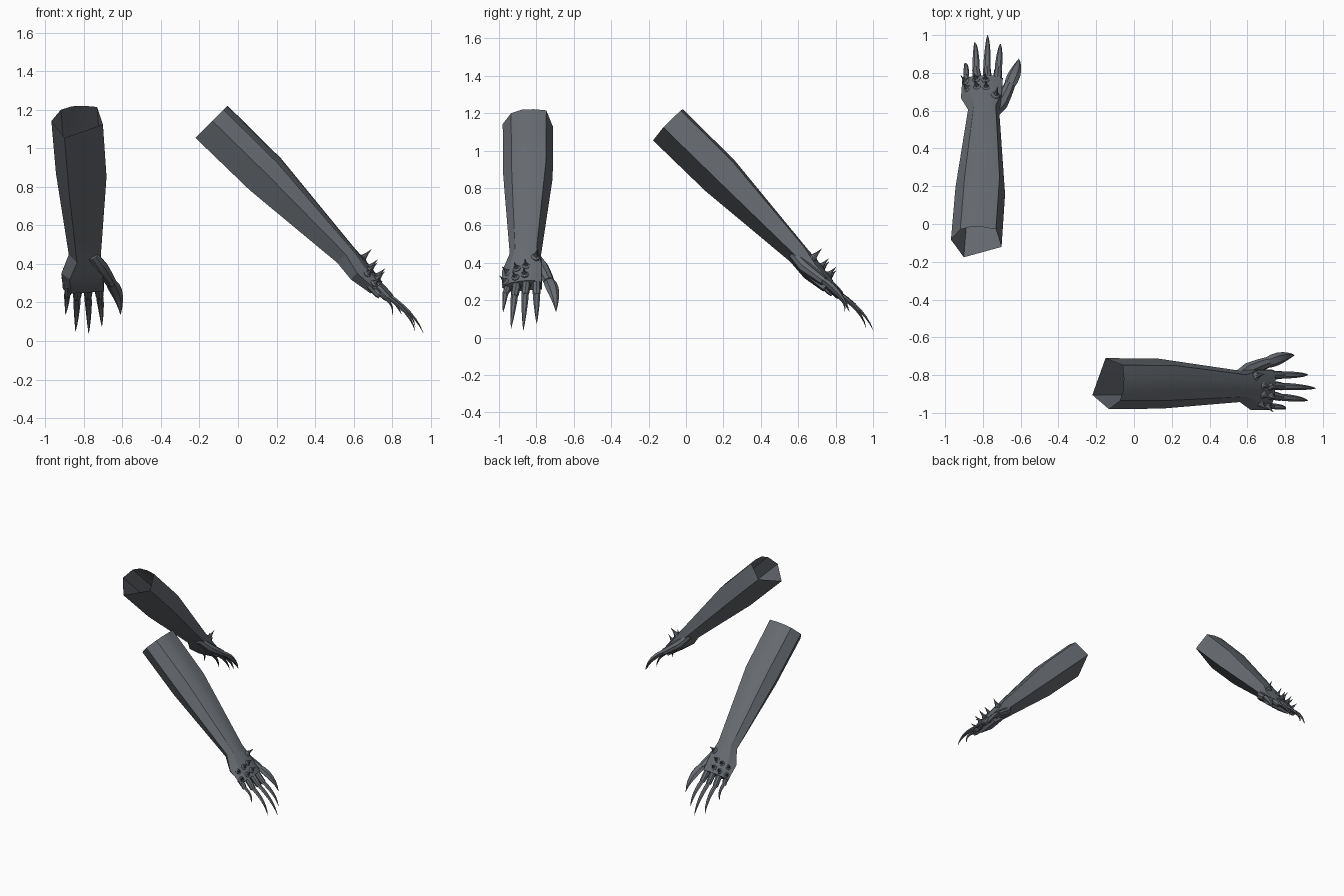
import bpy, bmesh, math
from mathutils import Vector, Matrix

if "Cube" in bpy.data.objects:
    bpy.data.objects.remove(bpy.data.objects["Cube"])


def material(name, rgb):
    m = bpy.data.materials.new(name)
    m.use_nodes = True
    m.diffuse_color = (*rgb, 1)
    m.node_tree.nodes["Principled BSDF"].inputs["Base Color"].default_value = (*rgb, 1)
    return m


LEATHER = material("slate leather", (0.135, 0.148, 0.165))

# Local frame: u runs down the arm, v points to the thumb, w out of the back of the hand
C = math.sqrt(0.5)


def frame(u, v, w, origin):
    m = Matrix((u, v, w)).transposed().to_4x4()
    m.translation = origin
    return m


T = math.radians(4.4)
S, K = math.sin(T), math.cos(T)
ARMS = {
    "left": frame((C, 0, -C), (0, 1, 0), (C, 0, C), (-0.14, -0.85, 1.135)),
    "right": frame((C * S, C * K, -C), (K, -S, 0), (C * S, C * K, C), (-0.84, -0.10, 1.135)),
}


def loft(bm, rings, cap_start=True, cap_end=True):
    """Bridge rings of points into a skin with optional end caps."""
    rows = [[bm.verts.new(p) for p in ring] for ring in rings]
    n = len(rows[0])
    for a, b in zip(rows, rows[1:]):
        for i in range(n):
            j = (i + 1) % n
            bm.faces.new((a[i], a[j], b[j], b[i]))
    if cap_start:
        bm.faces.new(rows[0][::-1])
    if cap_end:
        bm.faces.new(rows[-1])


def tube(bm, path, radii, sides=8, flat=1.0):
    """Loft circles along a path; flat squashes them across the hand's thickness."""
    path = [Vector(p) for p in path]
    rings = []
    for i, (p, r) in enumerate(zip(path, radii)):
        t = (path[min(i + 1, len(path) - 1)] - path[max(i - 1, 0)]).normalized()
        side = Vector((0, 0, 1)).cross(t).normalized()
        up = t.cross(side)
        angles = [2 * math.pi * k / sides for k in range(sides)]
        rings.append([p + side * r * math.cos(a) + up * r * flat * math.sin(a) for a in angles])
    loft(bm, rings)


def bend(a, c, b, n):
    """Points on a quadratic curve."""
    a, c, b = Vector(a), Vector(c), Vector(b)
    return [a * (1 - t) ** 2 + c * 2 * t * (1 - t) + b * t * t for t in (i / n for i in range(n + 1))]


def finish(bm, name, side, angle=25):
    bmesh.ops.recalc_face_normals(bm, faces=bm.faces)
    bm.transform(ARMS[side])
    if ARMS[side].determinant() < 0:
        bmesh.ops.reverse_faces(bm, faces=bm.faces)
    me = bpy.data.meshes.new(name)
    bm.to_mesh(me)
    bm.free()
    me.materials.append(LEATHER)
    ob = bpy.data.objects.new(f"{side}_{name}", me)
    bpy.context.collection.objects.link(ob)
    bpy.ops.object.select_all(action="DESELECT")
    ob.select_set(True)
    bpy.context.view_layer.objects.active = ob
    bpy.ops.object.shade_smooth_by_angle(angle=math.radians(angle))


# Cross-sections (v, w), listed from the thumb side over the back and under the palm
CUFF = [(.14, -.015), (.103, .113), (.035, .122), (-.03, .118), (-.085, .092), (-.13, .01), (-.055, -.114)]
HAND = [(.08, -.035), (.078, .035), (.03, .052), (-.03, .046), (-.09, .028), (-.135, -.015), (-.09, -.055)]


def section(profile, u, sv, sw, dv=0, dw=0):
    return [Vector((u, v * sv + dv, w * sw + dw)) for v, w in profile]


# Fingers: knuckle (v, w), claw tip (u, v, w)
FINGERS = {
    "index": ((.05, .015), (1.50, .052, 0)),
    "middle": ((-.005, .016), (1.555, -.02, .005)),
    "ring": ((-.058, .004), (1.517, -.085, -.018)),
    "little": ((-.108, -.018), (1.372, -.128, -.042)),
}

# Studs: base (u, v, w), sideways tilt
STUDS = [
    ((1.055, .045, .052), .15),
    ((1.115, -.005, .046), -.1), ((1.125, -.052, .036), -.3), ((1.13, -.1, .012), -.6),
    ((1.175, -.012, .042), -.1), ((1.185, -.06, .03), -.3), ((1.19, -.112, .002), -.6),
]

for side in ARMS:
    # Open-ended sleeve running into the hand
    bm = bmesh.new()
    loft(bm, [
        section(CUFF, 0, 1, 1),
        section(CUFF, .39, .98, .98, 0, .005),
        section(CUFF, .98, .62, .5, -.012, .005),
        section(HAND, 1.09, 1, 1.15),
        section(HAND, 1.215, 1, .8, 0, .002),
    ], cap_start=False)
    finish(bm, "sleeve_and_palm", side)

    for name, ((v, w), tip) in FINGERS.items():
        # Finger sheath with a raised collar
        r = .017 if name == "little" else .021
        end = 1.26 if name == "little" else 1.30
        v2 = v + (tip[1] - v) * .3
        bm = bmesh.new()
        tube(bm, [(1.18, v, w), (1.235, v, w), (end - .012, v2, w), (end, v2, w)],
             [r * 1.1, r * 1.1, r, r * .8])
        finish(bm, name + "_finger", side)

        # Curved claw
        bm = bmesh.new()
        path = bend((end - .02, v2, w), ((end + tip[0]) / 2 + .02, (v2 + tip[1]) / 2, w + .035), tip, 6)
        tube(bm, path, [r * f for f in (.85, .9, .8, .66, .5, .3, .04)], 6, .6)
        finish(bm, name + "_claw", side)

    # Thumb and its claw
    bm = bmesh.new()
    tube(bm, [(.97, .035, -.01), (1.06, .075, -.012), (1.13, .1, 0), (1.19, .117, .01)],
         [.03, .04, .034, .03], 8, .85)
    finish(bm, "thumb", side)
    bm = bmesh.new()
    tube(bm, bend((1.17, .112, .008), (1.30, .155, .04), (1.405, .155, -.006), 6),
         [.026, .034, .034, .028, .02, .011, .001], 6, .6)
    finish(bm, "thumb_claw", side)

    # Spiked studs on the back of the hand
    bm = bmesh.new()
    for i, (base, tilt) in enumerate(STUDS):
        scale = 1.15 if i == 0 else 1
        turn = Matrix.Translation(base) @ Matrix.Rotation(-tilt, 4, "X")
        rings = []
        for r, h in ((.021, -.012), (.021, .008), (.013, .014), (.006, .035), (.0006, .062)):
            rings.append([turn @ Vector((r * math.cos(a), r * math.sin(a), h)) * 1 if scale == 1 else
                          turn @ (Vector((r * math.cos(a), r * math.sin(a), h)) * scale)
                          for a in (math.pi * k / 4 for k in range(8))])
        loft(bm, rings)
    finish(bm, "knuckle_spikes", side)
